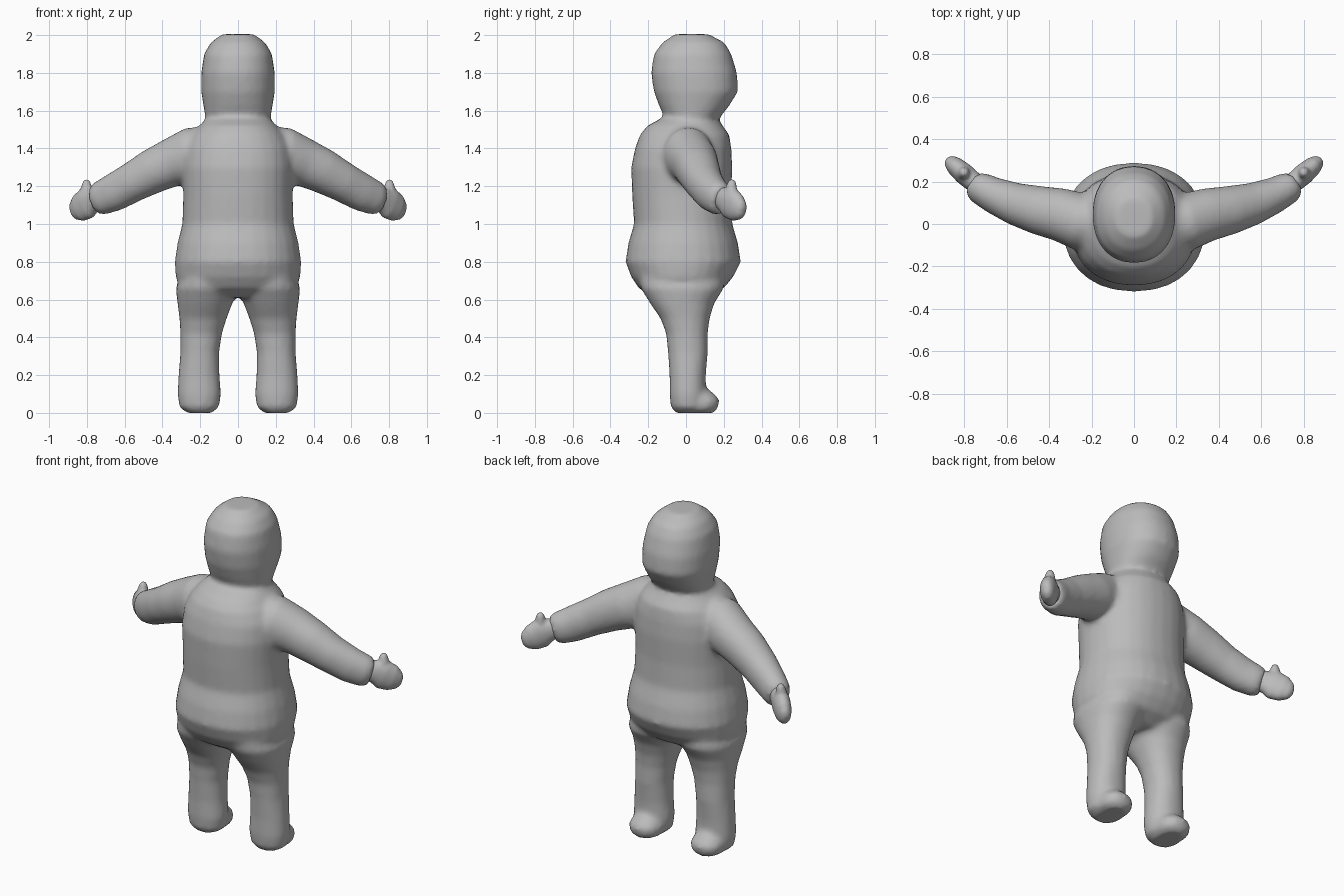
import bpy, bmesh, math
from mathutils import Vector

if "Cube" in bpy.data.objects:
    bpy.data.objects.remove(bpy.data.objects["Cube"])

grey = bpy.data.materials.new("plain grey")
grey.diffuse_color = (0.5, 0.5, 0.5, 1)
grey.use_nodes = True
grey.node_tree.nodes["Principled BSDF"].inputs["Base Color"].default_value = grey.diffuse_color
N = 28


def oval(a, b, p, t):
    c, s = math.cos(t), math.sin(t)
    return (a * math.copysign(abs(c) ** (2 / p), c),
            b * math.copysign(abs(s) ** (2 / p), s))


def skin(bm, rings):
    """Bridge closed rings of points and cap both ends."""
    loops = [[bm.verts.new(p) for p in r] for r in rings]
    for a, b in zip(loops, loops[1:]):
        for i in range(N):
            j = (i + 1) % N
            bm.faces.new((a[i], a[j], b[j], b[i]))
    bm.faces.new(loops[0][::-1])
    bm.faces.new(loops[-1])


def column(bm, rows, side=1, p=2.2):
    """Upright loft; row = z, x0, x1, y0, y1."""
    rings = []
    for z, x0, x1, y0, y1 in rows:
        ring = []
        for i in range(N):
            u, v = oval((x1 - x0) / 2, (y1 - y0) / 2, p, math.tau * i / N)
            ring.append((side * ((x0 + x1) / 2 + u), (y0 + y1) / 2 + v, z))
        rings.append(ring)
    skin(bm, rings)


def limb(bm, rows, side):
    """Loft along a path; row = x, y, z, level radius, upright radius."""
    pts = [Vector(r[:3]) for r in rows]
    rings = []
    for k, r in enumerate(rows):
        d = (pts[min(k + 1, len(pts) - 1)] - pts[max(k - 1, 0)]).normalized()
        flat = Vector((0, 0, 1)).cross(d).normalized()
        up = d.cross(flat)
        ring = []
        for i in range(N):
            u, v = oval(r[3], r[4], 2.1, math.tau * i / N)
            q = pts[k] + flat * u + up * v
            ring.append((side * q.x, q.y, q.z))
        rings.append(ring)
    skin(bm, rings)


def finish(name, bm, voxel, rounds):
    bmesh.ops.recalc_face_normals(bm, faces=bm.faces)
    me = bpy.data.meshes.new(name)
    bm.to_mesh(me)
    bm.free()
    me.materials.append(grey)
    ob = bpy.data.objects.new(name, me)
    bpy.context.collection.objects.link(ob)
    rm = ob.modifiers.new("fuse", 'REMESH')
    rm.mode = 'VOXEL'
    rm.voxel_size = voxel
    rm.use_smooth_shade = True
    sm = ob.modifiers.new("soften", 'SMOOTH')
    sm.factor = 0.5
    sm.iterations = rounds


body = bmesh.new()
# torso
torso = [(.61, .20, -.17, .11), (.66, .31, -.25, .20), (.72, .33, -.29, .25),
         (.80, .335, -.32, .29), (.90, .32, -.305, .275), (1.0, .295, -.275, .245),
         (1.15, .29, -.285, .24), (1.3, .295, -.29, .245), (1.4, .285, -.27, .24),
         (1.47, .25, -.245, .23), (1.52, .205, -.205, .195), (1.56, .165, -.13, .17)]
column(body, [(z, -w, w, a, b) for z, w, a, b in torso])
# head
head = [(1.5, .165, -.10, .165), (1.56, .172, -.11, .175), (1.62, .182, -.14, .225),
        (1.7, .195, -.17, .275), (1.8, .195, -.185, .27), (1.9, .18, -.17, .24),
        (1.96, .145, -.125, .205), (2.005, .085, -.06, .12)]
column(body, [(z, -w, w, a, b) for z, w, a, b in head])

for s in (1, -1):
    # leg
    column(body, [(0, .14, .27, -.055, .08), (.03, .10, .31, -.08, .105),
                  (.1, .09, .32, -.087, .105), (.2, .098, .315, -.087, .105),
                  (.32, .10, .305, -.095, .115), (.42, .085, .305, -.105, .115),
                  (.5, .06, .31, -.135, .125), (.58, .03, .32, -.19, .15),
                  (.66, .0, .33, -.24, .20), (.74, .02, .30, -.25, .2)], s)
    # toe
    column(body, [(0, .14, .27, -.02, .145), (.025, .11, .30, -.03, .17),
                  (.07, .11, .30, -.03, .178), (.105, .13, .28, -.03, .145),
                  (.13, .15, .26, -.03, .11)], s)
    # shoulder and sleeve
    limb(body, [(.14, .0, 1.37, .13, .15), (.25, .01, 1.36, .135, .15),
                (.35, .045, 1.325, .125, .128), (.45, .065, 1.28, .115, .118),
                (.56, .095, 1.22, .1, .105), (.66, .135, 1.165, .085, .1),
                (.73, .172, 1.135, .075, .09), (.755, .19, 1.125, .06, .075)], s)
finish("body", body, 0.016, 5)

for s, label in ((1, "right"), (-1, "left")):
    hand = bmesh.new()
    # palm
    limb(hand, [(.72, .17, 1.145, .045, .055), (.765, .205, 1.13, .048, .065),
                (.80, .235, 1.11, .05, .085), (.84, .27, 1.085, .045, .075),
                (.868, .295, 1.07, .032, .05), (.88, .305, 1.065, .015, .025)], s)
    # thumb
    column(hand, [(1.12, .76, .84, .195, .275), (1.19, .773, .833, .21, .27),
                  (1.22, .78, .823, .22, .265), (1.235, .79, .815, .23, .255)], s)
    finish(label + "_hand", hand, 0.009, 4)
